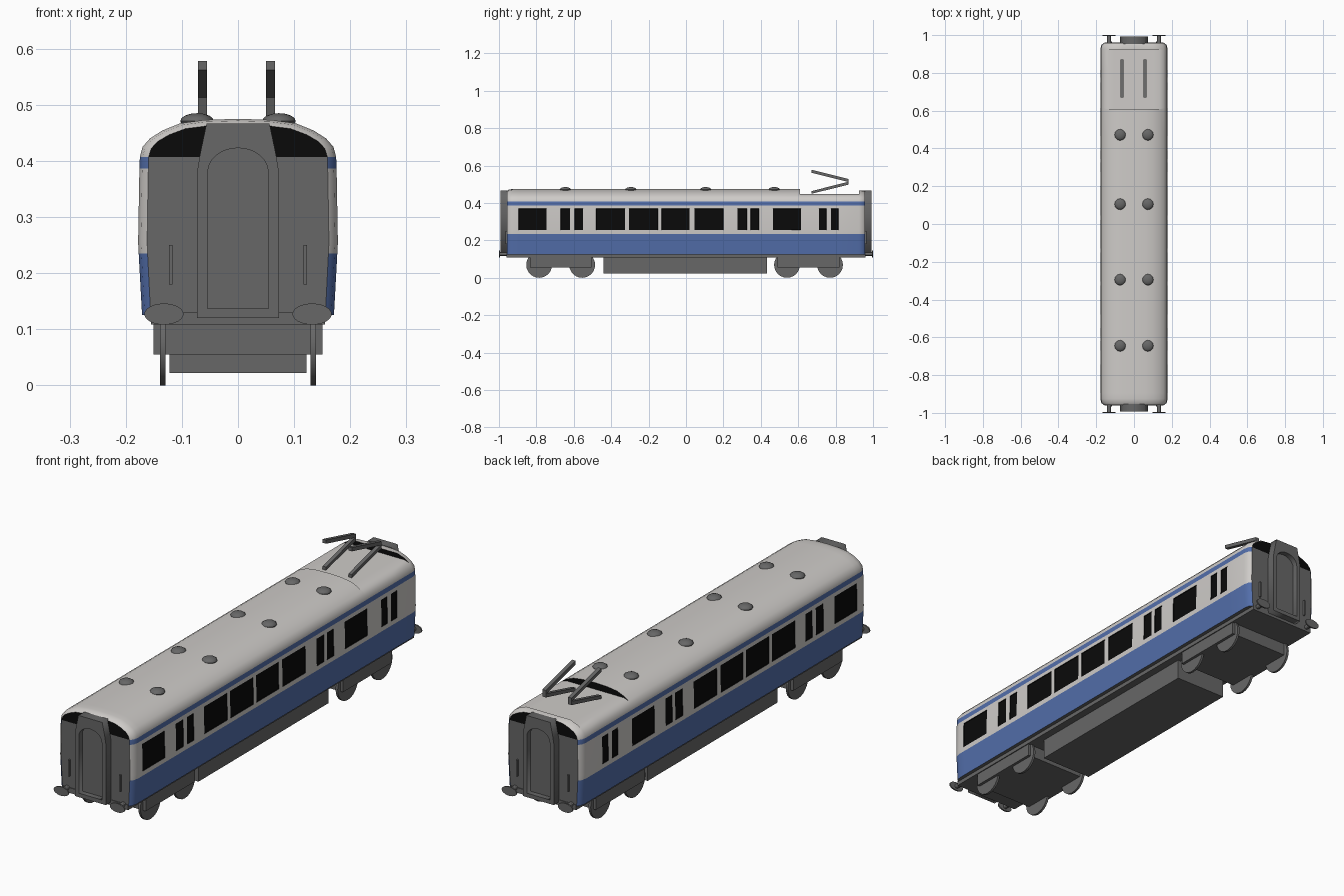
import bpy, bmesh, math
from mathutils import Vector

if "Cube" in bpy.data.objects:
    bpy.data.objects.remove(bpy.data.objects["Cube"])


def material(name, rgb):
    m = bpy.data.materials.new(name)
    m.diffuse_color = (*rgb, 1)
    m.use_nodes = True
    m.node_tree.nodes["Principled BSDF"].inputs["Base Color"].default_value = m.diffuse_color
    return m


WHITE = material("off_white", (0.62, 0.60, 0.58))
BLUE = material("blue", (0.085, 0.155, 0.40))
BLACK = material("black", (0.003, 0.003, 0.003))
GREY = material("dark_grey", (0.135, 0.135, 0.135))


def finish(bm, name, mats):
    me = bpy.data.meshes.new(name)
    bm.to_mesh(me)
    bm.free()
    for m in mats:
        me.materials.append(m)
    ob = bpy.data.objects.new(name, me)
    bpy.context.collection.objects.link(ob)
    return ob


def smooth(ob, angle=30):
    bpy.ops.object.select_all(action='DESELECT')
    ob.select_set(True)
    bpy.context.view_layer.objects.active = ob
    bpy.ops.object.shade_smooth_by_angle(angle=math.radians(angle))


def box(name, lo, hi, mat=GREY):
    bm = bmesh.new()
    bmesh.ops.create_cube(bm, size=1)
    lo, hi = Vector(lo), Vector(hi)
    for v in bm.verts:
        v.co = (lo + hi) / 2 + v.co * (hi - lo)
    return finish(bm, name, [mat])


def cylinder(name, centre, r, depth, axis, segs=24, squash=1):
    bm = bmesh.new()
    bmesh.ops.create_cone(bm, cap_ends=True, segments=segs, radius1=r, radius2=r, depth=depth)
    ob = finish(bm, name, [GREY])
    ob.location = centre
    if axis == 'x':
        ob.rotation_euler.y = math.pi / 2
    else:
        ob.rotation_euler.x = math.pi / 2
    ob.scale.y = squash
    smooth(ob)
    return ob


# ---- body shell: cross-section lofted along y, cut at every window edge ----
HALF = [(0.171, 0.125), (0.177, 0.235), (0.178, 0.255), (0.176, 0.37), (0.1755, 0.386),
        (0.175, 0.407), (0.170, 0.425), (0.157, 0.440), (0.135, 0.454), (0.103, 0.467), (0.06, 0.473)]
WINDOWS = [(-0.895, -0.745), (-0.67, -0.62), (-0.595, -0.55), (-0.48, -0.325), (-0.305, -0.15),
           (-0.13, 0.02), (0.045, 0.20), (0.275, 0.325), (0.345, 0.39), (0.465, 0.615),
           (0.71, 0.75), (0.775, 0.815)]
STEP, RIM, LOW = 0.61, 0.925, 0.447


def section(y, inset, top):
    pts = HALF + [(0, 0.475)] + [(-x, z) for x, z in reversed(HALF)]
    out = []
    for x, z in pts:
        if z > 0.41:
            z = 0.407 + (z - 0.407) * (1 - inset * 10)
        out.append((x * (1 - inset * 5.6), y, min(z, top)))
    return out


stations = [(-0.957, 0.016, 1), (-0.947, 0.005, 1), (-0.925, 0, 1)]
edges = [e for w in WINDOWS for e in w]
stations += [(y, 0, 1) for y in edges if y < STEP]
stations += [(STEP, 0, 1), (STEP, 0, LOW)]
stations += [(y, 0, LOW) for y in edges if y > STEP]
stations += [(RIM, 0, LOW), (RIM, 0, 0.466), (0.947, 0.005, 0.466), (0.957, 0.016, 0.466)]

bm = bmesh.new()
rings = [[bm.verts.new(p) for p in section(*s)] for s in stations]
n = len(rings[0])
for a, b in zip(rings, rings[1:]):
    for i in range(n):
        j = (i + 1) % n
        bm.faces.new((a[i], a[j], b[j], b[i]))
for r in (rings[0], rings[-1]):      # end walls as horizontal strips
    for i in range(n // 2):
        vs = [r[i], r[i + 1], r[n - 2 - i], r[n - 1 - i]]
        bm.faces.new(list(dict.fromkeys(vs)))
bmesh.ops.remove_doubles(bm, verts=bm.verts, dist=1e-5)
bmesh.ops.recalc_face_normals(bm, faces=bm.faces)
panes = []
for f in bm.faces:
    c, nor = f.calc_center_median(), f.normal
    if abs(nor.y) > 0.9:
        f.material_index = 2 if c.z > 0.407 else 3
    elif nor.z < -0.9:
        f.material_index = 3
    elif c.z < 0.235 or 0.386 < c.z < 0.407:
        f.material_index = 1
    elif 0.255 < c.z < 0.37 and any(a < c.y < b for a, b in WINDOWS):
        f.material_index = 2
        panes.append(f)
bmesh.ops.inset_region(bm, faces=panes, thickness=0.002, depth=-0.003)
smooth(finish(bm, "body_shell", [WHITE, BLUE, BLACK, GREY]), 35)

# ---- gangway frames, doors, handrails and buffers at both ends ----
OUTER = [(-0.073, 0.12), (0.073, 0.12), (0.073, 0.38), (0.068, 0.41), (0.056, 0.467),
         (-0.056, 0.467), (-0.068, 0.41), (-0.073, 0.38)]
ARCH = [(-0.054, 0.137), (0.054, 0.137)] + [
    (0.054 * math.cos(math.pi * k / 12), 0.38 + 0.043 * math.sin(math.pi * k / 12)) for k in range(13)]


def gangway(name, y):
    cu = bpy.data.curves.new(name, 'CURVE')
    cu.dimensions, cu.fill_mode, cu.extrude = '2D', 'BOTH', 0.02
    for pts in (OUTER, ARCH):
        sp = cu.splines.new('POLY')
        sp.points.add(len(pts) - 1)
        for p, (x, z) in zip(sp.points, pts):
            p.co = (x, z, 0, 1)
        sp.use_cyclic_u = True
    cu.materials.append(GREY)
    ob = bpy.data.objects.new(name, cu)
    bpy.context.collection.objects.link(ob)
    ob.location.y = y
    ob.rotation_euler.x = math.pi / 2
    bpy.ops.object.select_all(action='DESELECT')
    ob.select_set(True)
    bpy.context.view_layer.objects.active = ob
    bpy.ops.object.convert(target='MESH')


for s, end in ((-1, "front"), (1, "rear")):
    gangway(end + "_gangway_frame", s * 0.972)
    box(end + "_gangway_door", (-0.056, s * 0.962 - 0.007, 0.13), (0.056, s * 0.962 + 0.007, 0.425))
    for k, side in ((-1, "left"), (1, "right")):
        tag = f"{end}_{side}"
        box(tag + "_handrail", (k * 0.12 - 0.003, s * 0.96 - 0.006, 0.18), (k * 0.12 + 0.003, s * 0.96 + 0.006, 0.25))
        cylinder(tag + "_buffer_shaft", (k * 0.132, s * 0.97, 0.127), 0.01, 0.05, 'y', 12)
        # squashed along z after the quarter turn
        b = cylinder(tag + "_buffer_head", (k * 0.132, s * 0.997, 0.127), 0.035, 0.006, 'y', 24, 0.54)

# ---- underframe and equipment box ----
box("underframe", (-0.155, -0.96, 0.108), (0.155, 0.96, 0.13))
box("equipment_box", (-0.122, -0.44, 0.022), (0.122, 0.432, 0.12))

# ---- bogies with wheels ----
for cy, end in ((-0.67, "front"), (0.655, "rear")):
    box(end + "_bogie_frame", (-0.151, cy - 0.165, 0.055), (0.151, cy + 0.165, 0.108))
    for w in (-0.115, 0.115):
        cylinder(end + "_axle", (0, cy + w, 0.069), 0.012, 0.26, 'x', 10)
        for k in (-1, 1):
            cylinder(end + "_wheel", (k * 0.134, cy + w, 0.069), 0.069, 0.01, 'x', 24)

# ---- roof vents ----
for y in (-0.645, -0.295, 0.105, 0.472):
    for x in (-0.073, 0.073):
        bm = bmesh.new()
        bmesh.ops.create_uvsphere(bm, u_segments=12, v_segments=8, radius=1)
        for v in bm.verts:
            v.co = (x + v.co.x * 0.03, y + v.co.y * 0.03, 0.471 + v.co.z * 0.014)
        smooth(finish(bm, "roof_vent", [GREY]), 40)

# ---- pantograph: two folded arms in the roof recess ----
PROFILE = [(0.67, 0.449), (0.87, 0.498), (0.87, 0.514), (0.67, 0.463)]
UPPER = [(0.87, 0.512), (0.87, 0.528), (0.67, 0.578), (0.67, 0.562)]
for x in (-0.063, 0.058):
    for name, prof in (("pantograph_lower_arm", PROFILE), ("pantograph_upper_arm", UPPER)):
        bm = bmesh.new()
        f = bm.faces.new([bm.verts.new((x - 0.008, y, z)) for y, z in prof])
        g = bmesh.ops.extrude_face_region(bm, geom=[f])
        bmesh.ops.translate(bm, vec=(0.016, 0, 0), verts=[v for v in g["geom"] if isinstance(v, bmesh.types.BMVert)])
        bmesh.ops.recalc_face_normals(bm, faces=bm.faces)
        finish(bm, name, [GREY])
